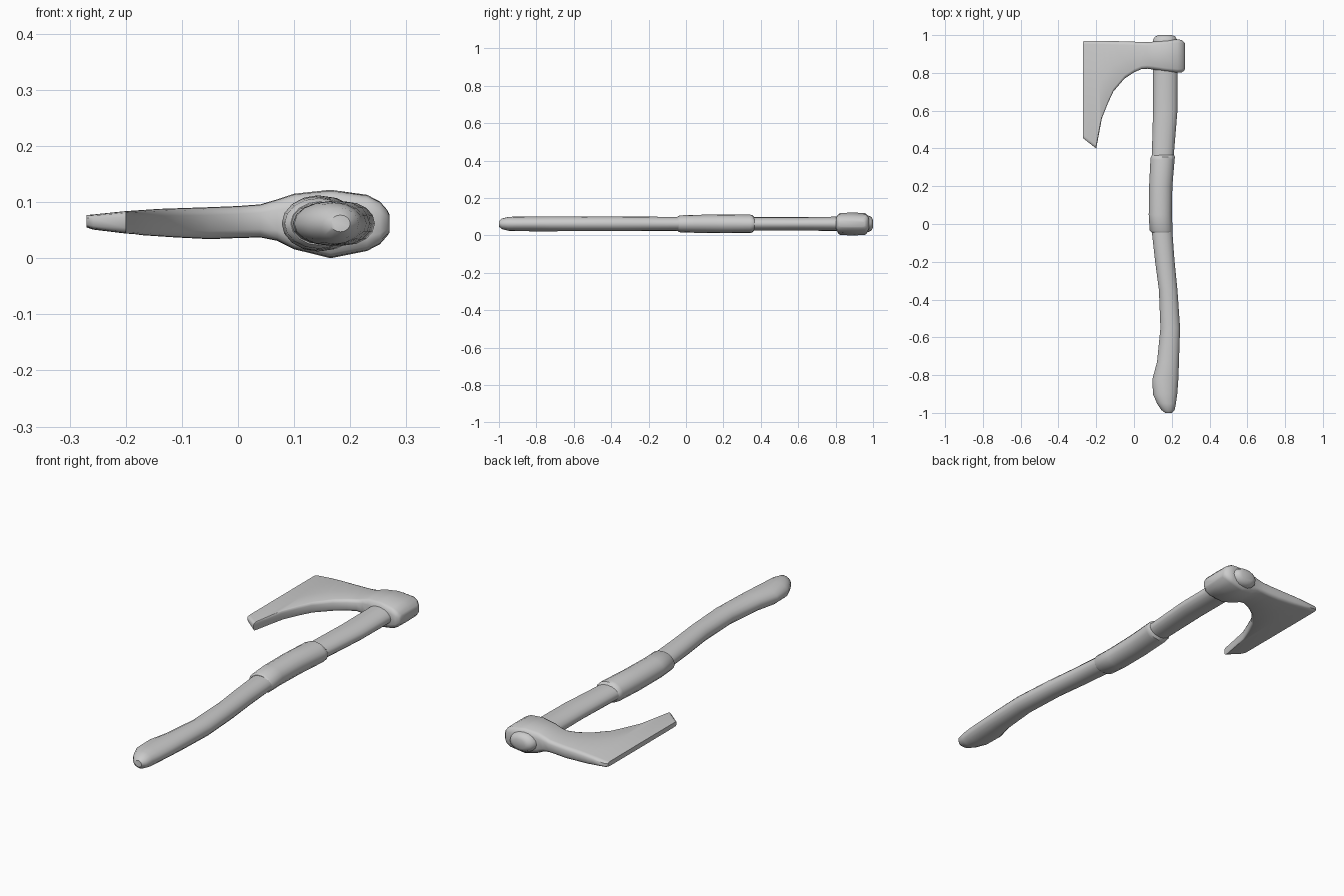
import bpy, bmesh, math

ZC = 0.062  # mid height of the axe


def loft(name, rings, angle=40):
    """Skin a list of equal-length vertex rings and cap both ends."""
    bm = bmesh.new()
    vs = [[bm.verts.new(p) for p in r] for r in rings]
    n = len(vs[0])
    for a, b in zip(vs, vs[1:]):
        for i in range(n):
            j = (i + 1) % n
            bm.faces.new((a[i], a[j], b[j], b[i]))
    bm.faces.new(vs[0])
    bm.faces.new(vs[-1])
    bmesh.ops.recalc_face_normals(bm, faces=bm.faces)
    mesh = bpy.data.meshes.new(name)
    bm.to_mesh(mesh)
    bm.free()
    ob = bpy.data.objects.new(name, mesh)
    bpy.context.collection.objects.link(ob)
    bpy.ops.object.select_all(action='DESELECT')
    bpy.context.view_layer.objects.active = ob
    ob.select_set(True)
    bpy.ops.object.shade_smooth_by_angle(angle=math.radians(angle))
    return ob


def oval(y, x0, x1, h, n=16):
    """Oval ring across the handle at y, spanning x0..x1, half height h."""
    c, r = (x0 + x1) / 2, (x1 - x0) / 2
    return [(c + r * math.cos(2 * math.pi * i / n), y,
             ZC + h * math.sin(2 * math.pi * i / n)) for i in range(n)]


def slab(x, y0, y1, z0, z1, c=0.018):
    """Soft-edged section of the axe head at x."""
    zc, h = (z0 + z1) / 2, (z1 - z0) / 2
    m = (y0 + y1) / 2
    half = [(y0, -0.5), (y0 + c * 0.35, -0.85), (y0 + c, -0.97), (m, -1),
            (y1 - c, -0.97), (y1 - c * 0.35, -0.85), (y1, -0.5)]
    pts = half + [(y, -k) for y, k in reversed(half)]
    return [(x, y, zc + k * h) for y, k in pts]


# Curved wooden handle: y, left x, right x, half height
handle = [(-1.0, .165, .20, .015), (-.985, .145, .215, .028),
          (-.95, .122, .222, .037), (-.90, .100, .229, .039),
          (-.82, .098, .235, .040), (-.73, .122, .238, .040),
          (-.55, .140, .244, .039), (-.35, .132, .230, .039),
          (-.20, .112, .215, .038), (0, .090, .200, .037),
          (.20, .086, .198, .036), (.38, .095, .212, .036),
          (.60, .101, .230, .036), (.80, .101, .231, .038),
          (.95, .098, .232, .044), (.975, .100, .228, .044),
          (.992, .112, .219, .036), (1.0, .130, .200, .020)]
loft("handle", [oval(*s) for s in handle])

# Grip wrap around the middle of the handle
wrap = [(-.045, .094, .199, .039), (-.035, .083, .205, .045),
        (.05, .078, .200, .048), (.20, .080, .203, .050),
        (.34, .087, .215, .049), (.355, .089, .217, .047),
        (.365, .096, .212, .035)]
loft("grip_wrap", [oval(*s) for s in wrap])

# Bearded axe head: x, lower y, upper y, bottom z, top z
head = [(-.27, .455, .965, .055, .077), (-.258, .445, .970, .051, .078),
        (-.20, .400, .970, .044, .084), (-.185, .480, .970, .043, .085),
        (-.17, .560, .970, .041, .086), (-.14, .635, .969, .039, .088),
        (-.11, .700, .968, .037, .089), (-.05, .770, .967, .034, .091),
        (0, .803, .965, .036, .093), (.04, .820, .964, .037, .096),
        (.07, .822, .963, .031, .105), (.10, .818, .965, .016, .115),
        (.165, .808, .973, .000, .122), (.23, .802, .978, .013, .113),
        (.253, .803, .974, .025, .101), (.266, .812, .962, .040, .086),
        (.27, .820, .955, .046, .078)]
loft("axe_head", [slab(*s) for s in head], 45)
